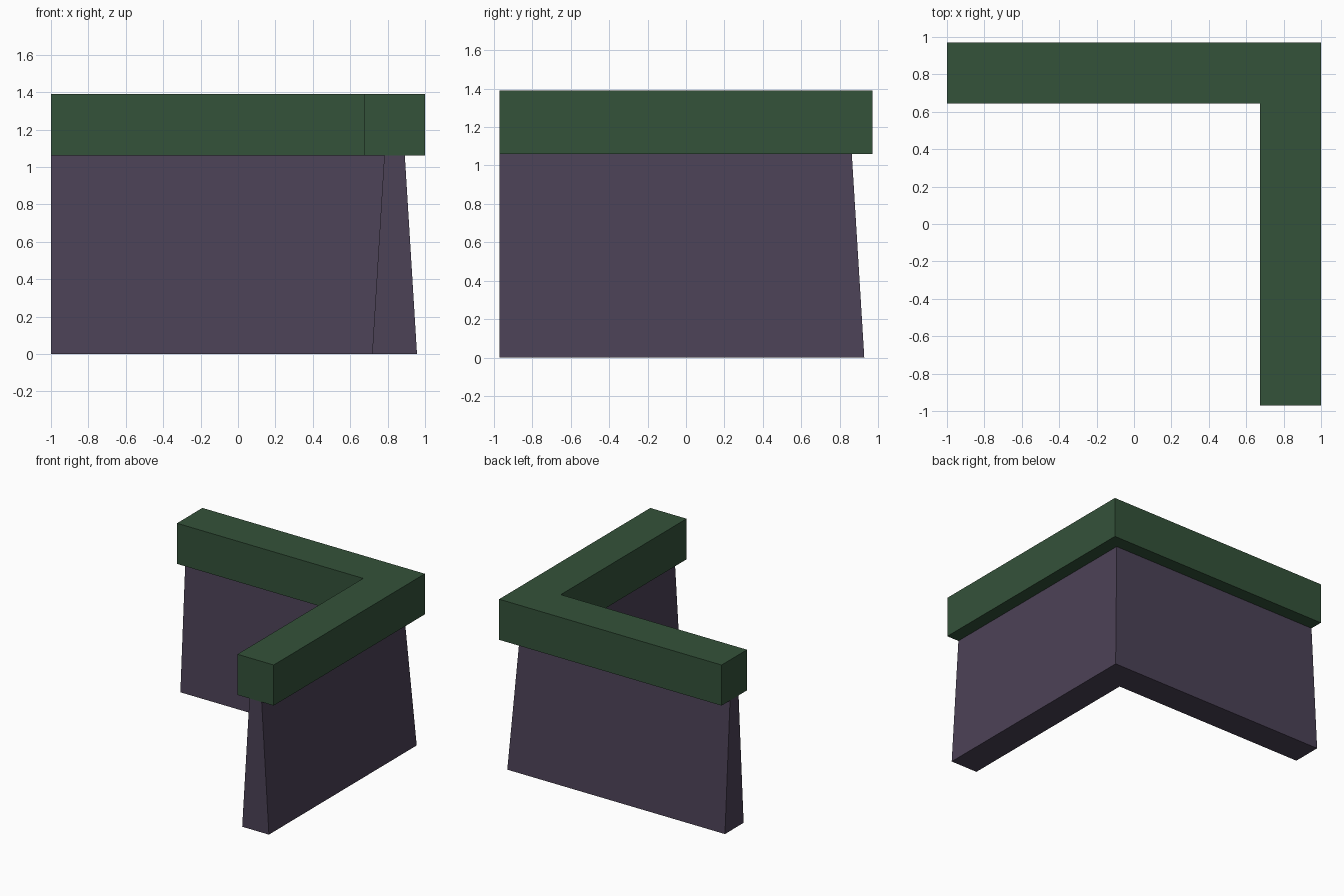
import bpy, bmesh

if "Cube" in bpy.data.objects:
    bpy.data.objects.remove(bpy.data.objects["Cube"])

CX, CY = 0.837, 0.808      # centreline of the right arm and the back arm
END_X, END_Y = -1.0, -0.97  # open ends of the two arms


def material(name, rgb):
    m = bpy.data.materials.new(name)
    m.diffuse_color = (*rgb, 1)
    m.use_nodes = True
    m.node_tree.nodes["Principled BSDF"].inputs["Base Color"].default_value = m.diffuse_color
    return m


def corner_sweep(name, profile, mat):
    """Sweep an (outward offset, z) profile around the mitred corner."""
    bm = bmesh.new()
    rings = []
    for station in range(3):
        ring = []
        for o, z in profile:
            x = END_X if station == 0 else CX + o
            y = END_Y if station == 2 else CY + o
            ring.append(bm.verts.new((x, y, z)))
        rings.append(ring)
    n = len(profile)
    for a, b in zip(rings, rings[1:]):
        for i in range(n):
            j = (i + 1) % n
            bm.faces.new((a[i], a[j], b[j], b[i]))
    bm.faces.new(rings[0])
    bm.faces.new(rings[-1])
    bmesh.ops.recalc_face_normals(bm, faces=bm.faces)
    me = bpy.data.meshes.new(name)
    bm.to_mesh(me)
    bm.free()
    me.materials.append(mat)
    ob = bpy.data.objects.new(name, me)
    bpy.context.collection.objects.link(ob)
    return ob


purple = material("dull purple", (0.072, 0.054, 0.094))
green = material("dark green", (0.034, 0.085, 0.042))

# Tapered wall
corner_sweep("wall", [(-0.12, 0), (0.12, 0), (0.055, 1.06), (-0.055, 1.06)], purple)

# Square coping on top
corner_sweep("coping", [(-0.163, 1.06), (0.163, 1.06), (0.163, 1.39), (-0.163, 1.39)], green)
